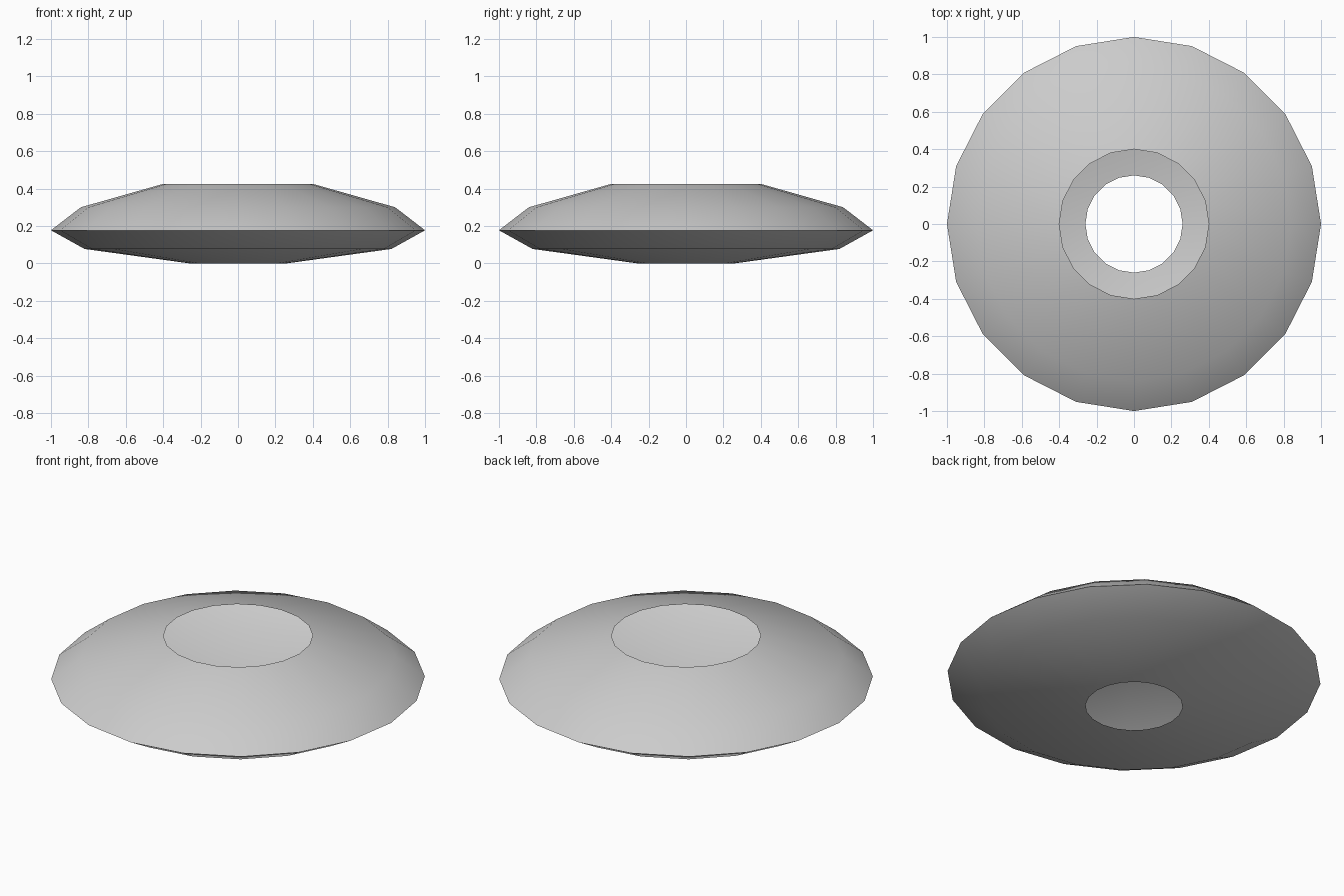
import bpy, bmesh
from math import sin, cos, tau

if "Cube" in bpy.data.objects:
    bpy.data.objects.remove(bpy.data.objects["Cube"])

SIDES = 20
# Shell profile (radius, height): lower opening, belly, rim, shoulder, upper opening
PROFILE = [(0.26, 0.0), (0.82, 0.077), (1.0, 0.177), (0.84, 0.30), (0.40, 0.425)]

# Hollow thin shell, open at top and bottom
bm = bmesh.new()
rings = [[bm.verts.new((r * cos(tau * i / SIDES), r * sin(tau * i / SIDES), z))
          for i in range(SIDES)] for r, z in PROFILE]
for low, high in zip(rings, rings[1:]):
    for i in range(SIDES):
        j = (i + 1) % SIDES
        bm.faces.new((low[i], low[j], high[j], high[i]))

mesh = bpy.data.meshes.new("disc_shell")
bm.to_mesh(mesh)
bm.free()
shell = bpy.data.objects.new("disc_shell", mesh)
bpy.context.collection.objects.link(shell)

# Smooth facets, sharp rim
bpy.context.view_layer.objects.active = shell
shell.select_set(True)
bpy.ops.object.shade_smooth_by_angle(angle=0.52)
